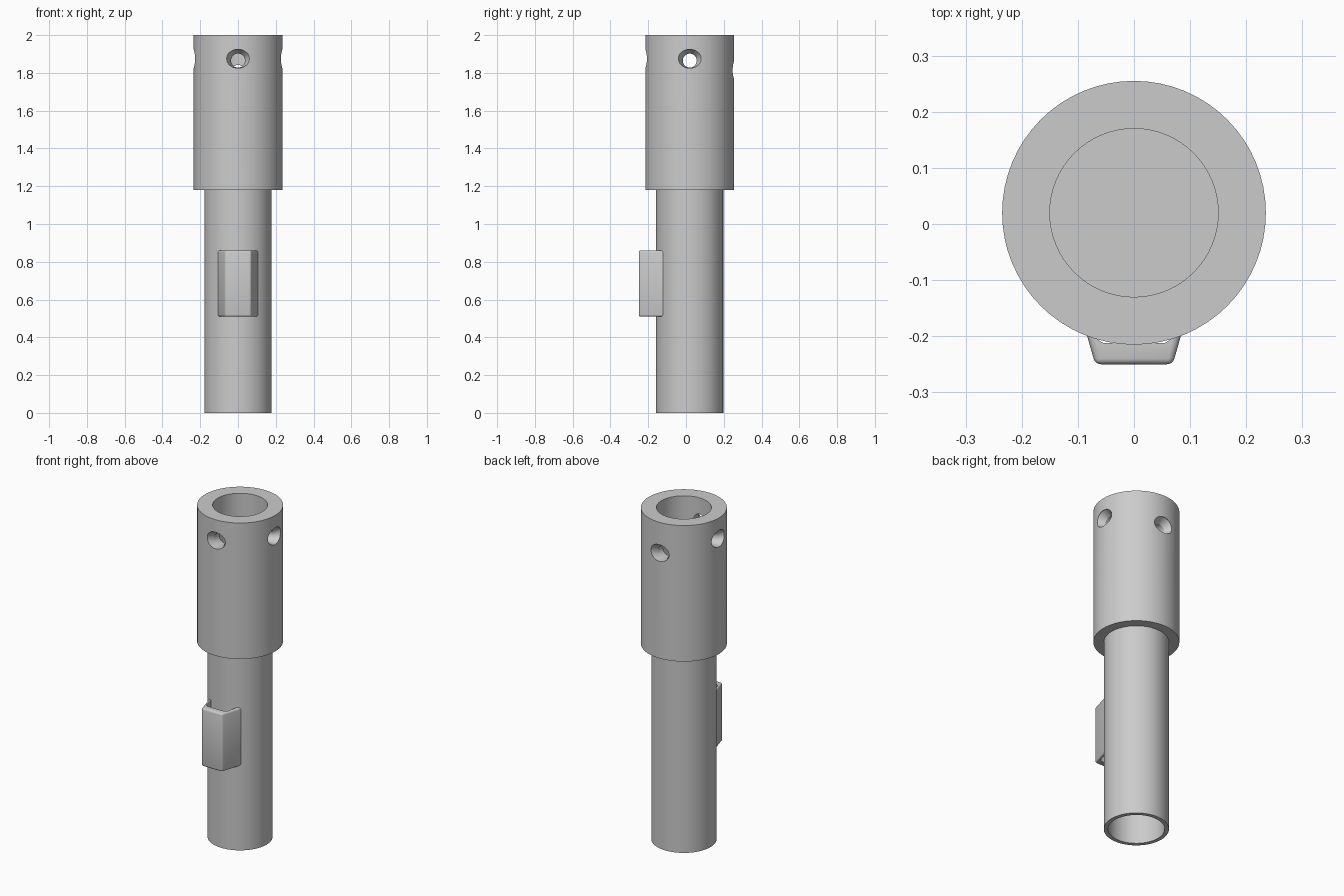
import bpy, bmesh, math
from mathutils import Matrix, Vector

AXIS_Y = 0.02      # centre line of the tubes
SEGMENTS = 64

cube = bpy.data.objects.get("Cube")
if cube:
    bpy.data.objects.remove(cube, do_unlink=True)

grey = bpy.data.materials.new("plain grey")
grey.use_nodes = True
grey.diffuse_color = (0.6, 0.6, 0.6, 1)
grey.node_tree.nodes["Principled BSDF"].inputs["Base Color"].default_value = grey.diffuse_color


def finish(name, bm):
    """Turn a bmesh into a grey object."""
    bmesh.ops.recalc_face_normals(bm, faces=bm.faces)
    mesh = bpy.data.meshes.new(name)
    bm.to_mesh(mesh)
    bm.free()
    mesh.materials.append(grey)
    obj = bpy.data.objects.new(name, mesh)
    bpy.context.collection.objects.link(obj)
    return obj


def activate(obj):
    bpy.ops.object.select_all(action='DESELECT')
    obj.select_set(True)
    bpy.context.view_layer.objects.active = obj


def smooth(obj):
    activate(obj)
    bpy.ops.object.shade_smooth_by_angle(angle=math.radians(30))


def cut(obj, cutter):
    """Subtract the cutter, then discard it."""
    cutter.hide_render = True
    mod = obj.modifiers.new("cut", 'BOOLEAN')
    mod.operation = 'DIFFERENCE'
    mod.solver = 'EXACT'
    mod.object = cutter
    activate(obj)
    bpy.ops.object.modifier_apply(modifier=mod.name)
    bpy.data.objects.remove(cutter, do_unlink=True)


def lathe(name, profile, closed):
    """Revolve a radius / height profile around the centre line."""
    bm = bmesh.new()
    verts = [bm.verts.new((r, 0, z)) for r, z in profile]
    edges = [bm.edges.new(p) for p in zip(verts, verts[1:])]
    if closed:
        edges.append(bm.edges.new((verts[-1], verts[0])))
    bmesh.ops.spin(bm, geom=verts + edges, cent=(0, 0, 0), axis=(0, 0, 1),
                   angle=math.tau, steps=SEGMENTS)
    bmesh.ops.remove_doubles(bm, verts=bm.verts, dist=0.0005)
    bmesh.ops.translate(bm, verts=bm.verts, vec=(0, AXIS_Y, 0))
    return finish(name, bm)


def prism(outline, z0, z1):
    """Extrude an x / y outline upwards."""
    bm = bmesh.new()
    base = bm.faces.new([bm.verts.new((x, y, z0)) for x, y in outline])
    new = bmesh.ops.extrude_face_region(bm, geom=[base])["geom"]
    bmesh.ops.translate(bm, vec=(0, 0, z1 - z0),
                        verts=[v for v in new if isinstance(v, bmesh.types.BMVert)])
    return bm


# Lower hollow tube
tube = lathe("lower_tube", [(0.178, 0), (0.178, 1.18), (0.155, 1.18), (0.155, 0)], True)

# Upper thick sleeve, a cup with a floor
sleeve = lathe("upper_sleeve", [(0, 1.18), (0.235, 1.18), (0.235, 2), (0.15, 2),
                                (0.15, 1.2), (0, 1.2)], False)

# Four countersunk side holes; the back one sits lower
bm = bmesh.new()
RINGS = [(0.1, 0.037, 0.037, 0), (0.19, 0.037, 0.037, 0),
         (0.228, 0.061, 0.05, 0.01), (0.27, 0.061, 0.05, 0.01)]
for turn, height in ((0, 1.865), (1, 1.865), (2, 1.805), (3, 1.865)):
    spin = Matrix.Rotation(turn * math.pi / 2, 3, 'Z')
    loops = []
    for dist, wide, tall, rise in RINGS:
        angles = [math.tau * i / 32 for i in range(32)]
        loops.append([bm.verts.new(spin @ Vector((wide * math.cos(a), -dist,
                      height + rise + tall * math.sin(a))) + Vector((0, AXIS_Y, 0)))
                      for a in angles])
    for a, b in zip(loops, loops[1:]):
        for i in range(32):
            j = (i + 1) % 32
            bm.faces.new((a[i], a[j], b[j], b[i]))
    bm.faces.new(loops[0])
    bm.faces.new(loops[-1])
cut(sleeve, finish("hole_cutter", bm))

# Front bracket: flared block with rounded edges and an open channel behind
BACK = -0.115
bm = prism([(-0.108, BACK), (-0.069, -0.25), (0.069, -0.25), (0.108, BACK)], 0.51, 0.86)
rounded = [e for e in bm.edges if any(v.co.y < BACK - 0.01 for v in e.verts)]
bmesh.ops.bevel(bm, geom=rounded, offset=0.01, segments=3, profile=0.5, affect='EDGES')
bracket = finish("front_bracket", bm)
channel = prism([(-0.095, BACK + 0.02), (-0.07, -0.203), (-0.055, -0.212),
                 (0.055, -0.212), (0.07, -0.203), (0.095, BACK + 0.02)], 0.4, 1.0)
cut(bracket, finish("channel_cutter", channel))

for part in (tube, sleeve, bracket):
    smooth(part)
